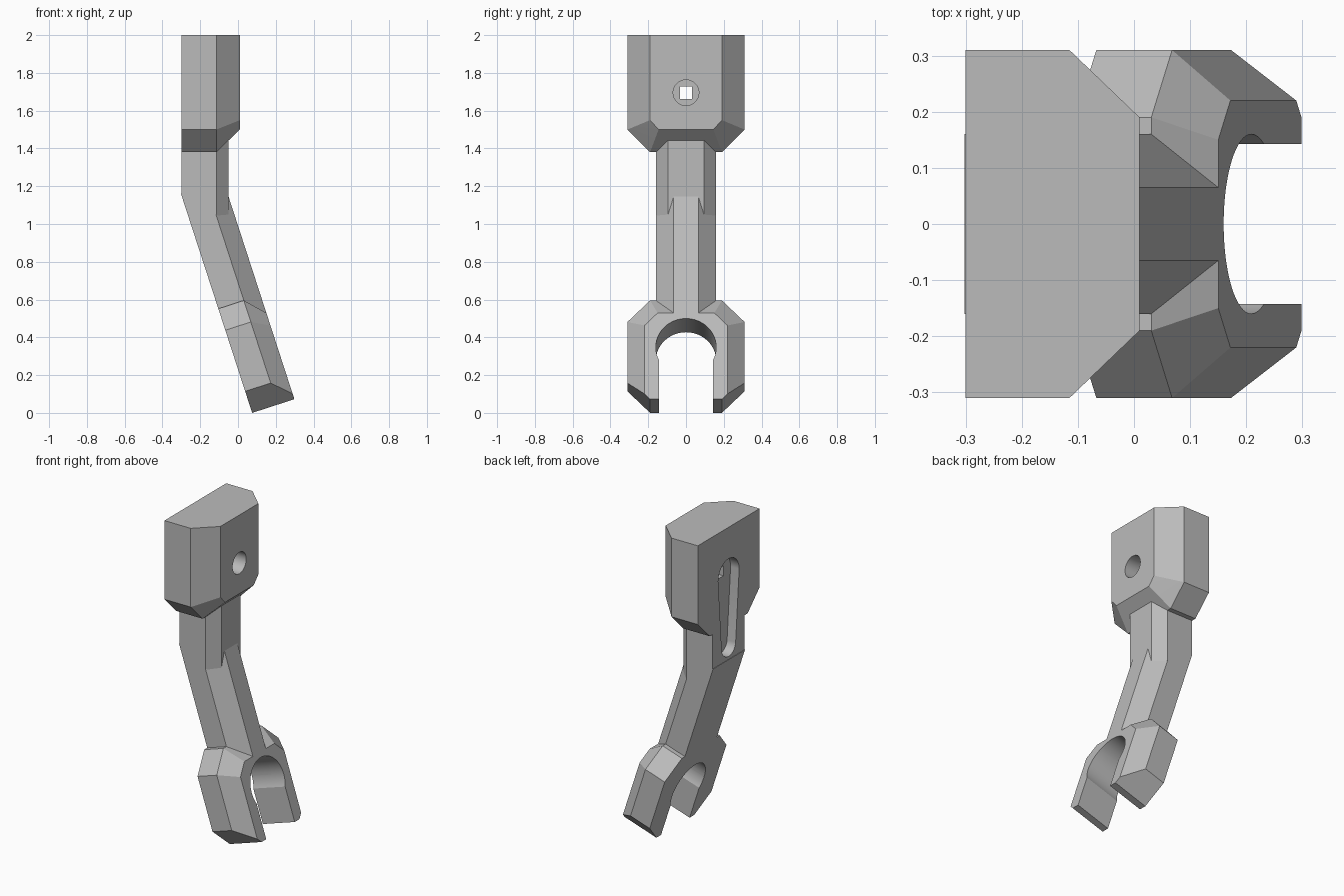
import bpy, bmesh
from math import sin, cos, pi, radians
from mathutils import Vector

if "Cube" in bpy.data.objects:
    bpy.data.objects.remove(bpy.data.objects["Cube"], do_unlink=True)

grey = bpy.data.materials.new("plain_grey")
grey.use_nodes = True
grey.diffuse_color = (0.5, 0.5, 0.5, 1)
grey.node_tree.nodes["Principled BSDF"].inputs["Base Color"].default_value = (0.5, 0.5, 0.5, 1)

TILT = radians(18)
THICK, MID = 0.235, 0.142     # depth of the tilted parts, and where their front chamfer starts


def tilted(u, y, v):
    """Depth u, side y and height v along the leaning lower half."""
    return (0.075 + u * cos(TILT) - v * sin(TILT), y, u * sin(TILT) + v * cos(TILT))


def upright(x, y, z):
    return (x, y, z)


def hull(name, points, frame=upright, mirror=True):
    """Convex solid round the points, mirrored across y."""
    bm = bmesh.new()
    for x, y, z in points:
        for side in ((1, -1) if mirror else (1,)):
            bm.verts.new(frame(x, side * y, z))
    out = bmesh.ops.convex_hull(bm, input=bm.verts)
    loose = [v for v in bm.verts if not v.link_faces]
    bmesh.ops.delete(bm, geom=loose, context='VERTS')
    bmesh.ops.dissolve_limit(bm, angle_limit=radians(2.5), verts=bm.verts, edges=bm.edges)
    bmesh.ops.recalc_face_normals(bm, faces=bm.faces)
    mesh = bpy.data.meshes.new(name)
    bm.to_mesh(mesh)
    bm.free()
    mesh.materials.append(grey)
    obj = bpy.data.objects.new(name, mesh)
    bpy.context.collection.objects.link(obj)
    return obj


def disc(depths, radius, height, steps=64):
    """Points of a round bar running along the depth axis."""
    return [(d, radius * cos(2 * pi * i / steps), height + radius * sin(2 * pi * i / steps))
            for d in depths for i in range(steps)]


def box(depths, half, low, high):
    return [(d, half, h) for d in depths for h in (low, high)]


def cut(obj, cutters):
    bpy.context.view_layer.objects.active = obj
    for cutter in cutters:
        mod = obj.modifiers.new("cut", 'BOOLEAN')
        mod.operation, mod.solver, mod.object = 'DIFFERENCE', 'EXACT', cutter
        bpy.ops.object.modifier_apply(modifier=mod.name)


# Mounting head: block with chamfered front and bottom
head = hull("mounting_head", [
    (-0.3, 0.31, 2), (-0.115, 0.31, 2), (0.01, 0.19, 2),
    (-0.3, 0.31, 1.5), (-0.115, 0.31, 1.5), (0.01, 0.19, 1.55), (0.01, 0.145, 1.5),
    (-0.3, 0.19, 1.38), (-0.115, 0.19, 1.38)])

# Straight upper arm, mitred at the bend
upper_arm = hull("upper_arm", [
    (-0.3, 0.16, 1.45), (-0.115, 0.16, 1.45), (-0.05, 0.095, 1.45),
    (-0.3, 0.16, 1.16), (-0.115, 0.16, 1.05), (-0.05, 0.095, 1.01)])

# Leaning lower arm
lower_arm = hull("lower_arm", [
    p for v in (0.29, 1.22) for p in ((0, 0.16, v), (MID, 0.16, v), (THICK, 0.065, v))], tilted)

# Clip: chamfered block with an open round seat
clip = hull("clip", [
    (d, y, v) for d in (0, MID) for y, v in ((0.19, 0), (0.31, 0.12), (0.31, 0.46), (0.19, 0.58))
] + [(THICK, 0.19, 0), (THICK, 0.22, 0.03), (THICK, 0.22, 0.41), (THICK, 0.15, 0.48)], tilted)

# Cutters: tapered back slot, front bolt recess, square passage, clip seat and mouth
slot = hull("slot_cutter", disc((-0.4, -0.24), 0.105, 1.695) + disc((-0.4, -0.24), 0.07, 1.25),
            mirror=False)
recess = hull("recess_cutter", disc((-0.09, 0.1), 0.068, 1.695), mirror=False)
passage = hull("passage_cutter", box((-0.28, 0), 0.032, 1.663, 1.727))
seat = hull("seat_cutter", disc((-0.1, 0.4), 0.16, 0.289), tilted, mirror=False)
mouth = hull("mouth_cutter", box((-0.1, 0.4), 0.143, -0.2, 0.289), tilted)

cut(head, [slot, recess, passage])
cut(upper_arm, [slot])
cut(lower_arm, [slot, seat])
cut(clip, [seat, mouth])
for cutter in (slot, recess, passage, seat, mouth):
    bpy.data.objects.remove(cutter, do_unlink=True)

# Smooth the round walls, keep the chamfers crisp
bpy.ops.object.select_all(action='DESELECT')
for part in (head, upper_arm, lower_arm, clip):
    part.select_set(True)
bpy.context.view_layer.objects.active = head
bpy.ops.object.shade_smooth_by_angle(angle=radians(15))
